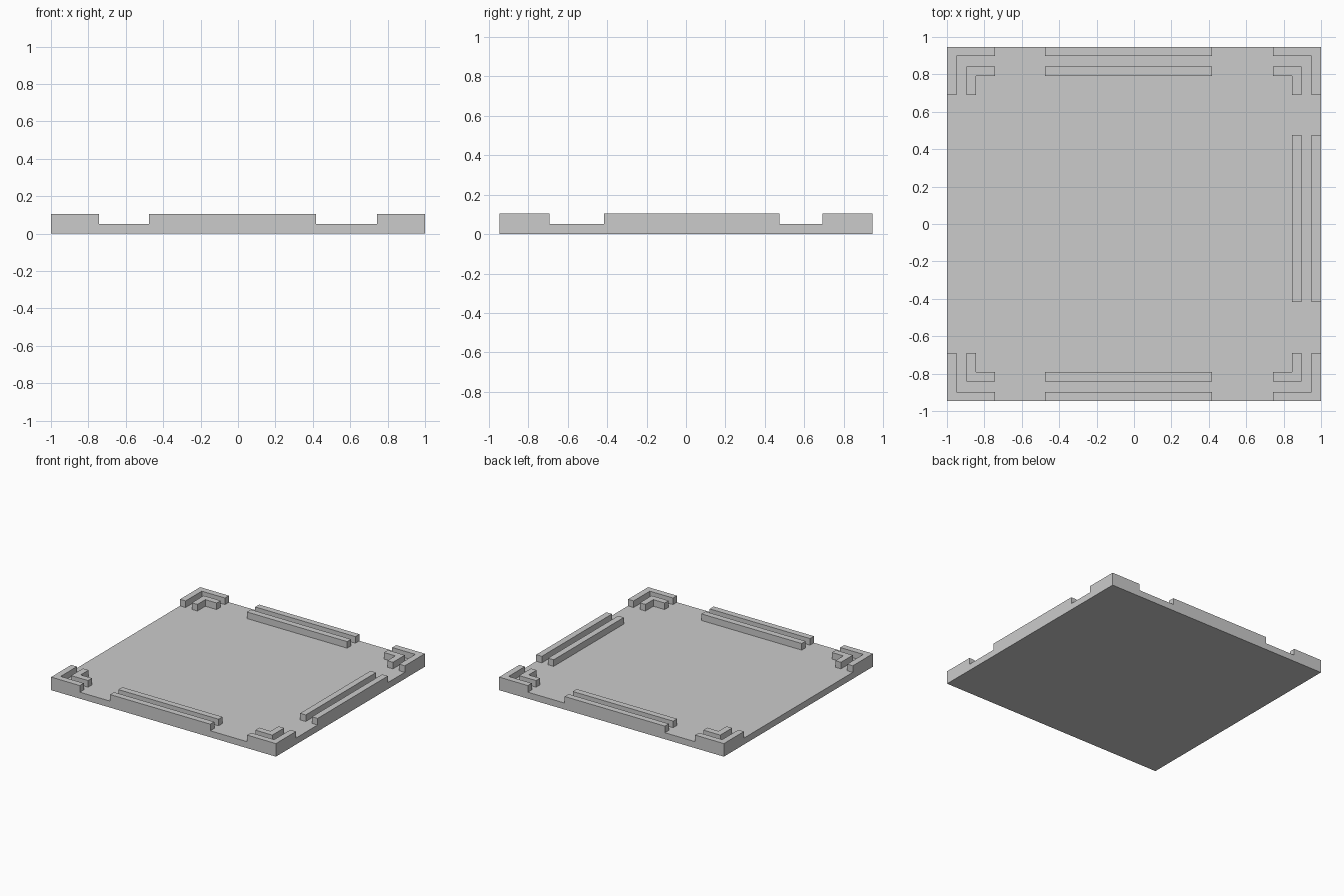
import bpy
import bmesh

HALF_X, HALF_Y = 1.0, 0.947     # half size of the slab
SLAB_TOP, RIM_TOP = 0.052, 0.105
WALL = 0.05                     # thickness of every ridge
INNER = 0.105                   # inset of the inner ridges from the edge
ARM = 0.256                     # reach of a corner from the slab edge

default_cube = bpy.data.objects.get("Cube")
if default_cube:
    bpy.data.objects.remove(default_cube, do_unlink=True)

grey = bpy.data.materials.new("light_grey")
grey.use_nodes = True
grey.diffuse_color = (0.6, 0.6, 0.6, 1)
grey.node_tree.nodes["Principled BSDF"].inputs["Base Color"].default_value = grey.diffuse_color


def extrude_outline(name, outline, z0, z1, open_bottom=True):
    """Raise a flat outline from z0 to z1."""
    bm = bmesh.new()
    base = bm.faces.new([bm.verts.new((x, y, z0)) for x, y in outline])
    raised = bmesh.ops.extrude_face_region(bm, geom=[base], use_keep_orig=True)["geom"]
    for v in (g for g in raised if isinstance(g, bmesh.types.BMVert)):
        v.co.z = z1
    bmesh.ops.recalc_face_normals(bm, faces=bm.faces)
    if open_bottom:
        hidden = [f for f in bm.faces if all(v.co.z == z0 for v in f.verts)]
        bmesh.ops.delete(bm, geom=hidden, context="FACES_ONLY")
    mesh = bpy.data.meshes.new(name)
    bm.to_mesh(mesh)
    bm.free()
    mesh.materials.append(grey)
    obj = bpy.data.objects.new(name, mesh)
    bpy.context.collection.objects.link(obj)
    return obj


def rectangle(x0, x1, y0, y1):
    return [(x0, y0), (x1, y0), (x1, y1), (x0, y1)]


# Floor slab
extrude_outline("floor_slab", rectangle(-HALF_X, HALF_X, -HALF_Y, HALF_Y),
                0, SLAB_TOP, open_bottom=False)

# Pairs of nested L-shaped ridges in the four corners
for sx, side in ((-1, "right"), (1, "left")):
    for sy, end in ((-1, "front"), (1, "back")):
        for inset, layer in ((0, "outer"), (INNER, "inner")):
            x, y = HALF_X - inset, HALF_Y - inset
            ex, ey = HALF_X - ARM, HALF_Y - ARM
            corner = [(x, y), (ex, y), (ex, y - WALL),
                      (x - WALL, y - WALL), (x - WALL, ey), (x, ey)]
            extrude_outline(f"{layer}_corner_{end}_{side}",
                            [(sx * px, sy * py) for px, py in corner], SLAB_TOP, RIM_TOP)

# Pairs of straight ridges on the front, back and left edges
for inset, layer in ((0, "outer"), (INNER, "inner")):
    y = HALF_Y - inset
    extrude_outline(f"{layer}_rail_front", rectangle(-0.475, 0.417, -y, WALL - y),
                    SLAB_TOP, RIM_TOP)
    extrude_outline(f"{layer}_rail_back", rectangle(-0.475, 0.417, y - WALL, y),
                    SLAB_TOP, RIM_TOP)
    x = HALF_X - inset
    extrude_outline(f"{layer}_rail_left", rectangle(x - WALL, x, -0.417, 0.475),
                    SLAB_TOP, RIM_TOP)
